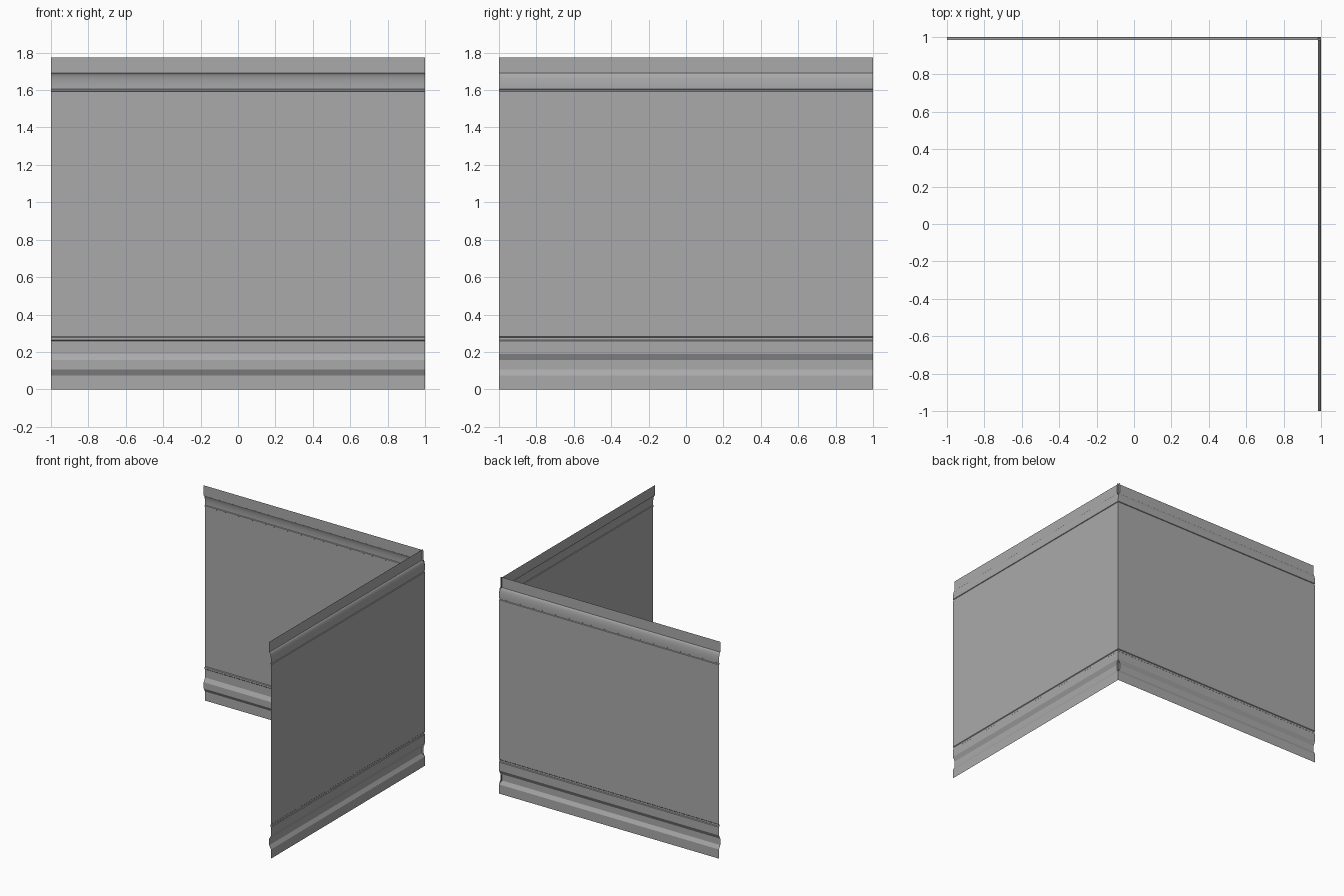
import bpy
import bmesh
import math

cube = bpy.data.objects.get("Cube")
if cube:
    bpy.data.objects.remove(cube, do_unlink=True)

# Single grey painted metal
metal = bpy.data.materials.new("grey_metal")
metal.use_nodes = True
GREY = (0.4, 0.4, 0.4, 1)
metal.diffuse_color = GREY
metal.node_tree.nodes["Principled BSDF"].inputs["Base Color"].default_value = GREY

DEPTH = 0.017   # how far the recesses sit behind the outer plane
RIB = 0.005     # depth of the thin pressed ribs


def rib(low, high):
    """Shallow pressed rib between two heights."""
    step = (high - low) * 0.2
    return [(0, low), (RIB, low + step), (RIB, high - step), (0, high)]


# Panel section as (inset, height), from the floor up
section = [(0, 0), (0, 0.075), (DEPTH, 0.105), (DEPTH, 0.157), (0, 0.19)]
section += rib(0.258, 0.282)
section += rib(1.592, 1.607)
# Rounded shoulder below the top lip
for i in range(9):
    a = math.pi / 2 * i / 8
    section.append((DEPTH * (1 - math.cos(a)), 1.615 + 0.075 * math.sin(a)))
section.append((DEPTH, 1.775))


def wall(name, place):
    """Sweep the section along a straight wall; place maps (along, inset, z)."""
    bm = bmesh.new()
    rows = [[bm.verts.new(place(s, d, z)) for s in (-1, 1)] for d, z in section]
    for low, high in zip(rows, rows[1:]):
        bm.faces.new((low[0], low[1], high[1], high[0]))
    mesh = bpy.data.meshes.new(name)
    bm.to_mesh(mesh)
    bm.free()
    mesh.materials.append(metal)
    obj = bpy.data.objects.new(name, mesh)
    bpy.context.collection.objects.link(obj)
    bpy.ops.object.select_all(action="DESELECT")
    obj.select_set(True)
    bpy.context.view_layer.objects.active = obj
    bpy.ops.object.shade_smooth_by_angle(angle=math.radians(25))


# Two panels meeting at the back left corner, recesses facing inward
wall("back_panel", lambda s, d, z: (-s, 1 - d, z))
wall("left_panel", lambda s, d, z: (1 - d, s, z))
